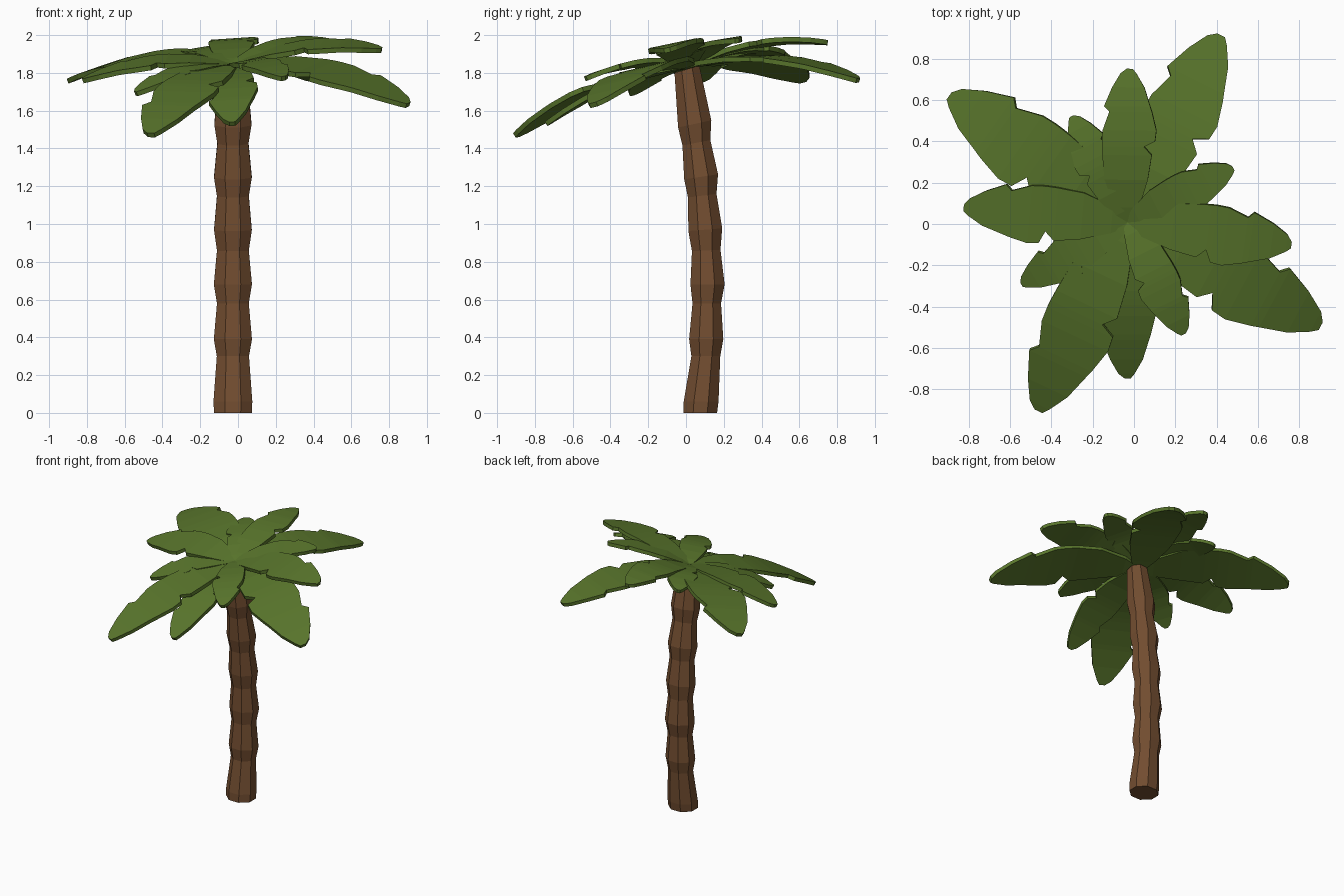
import bpy, bmesh, math
from mathutils import Vector

if "Cube" in bpy.data.objects:
    bpy.data.objects.remove(bpy.data.objects["Cube"])


def material(name, color):
    m = bpy.data.materials.new(name)
    m.diffuse_color = color
    m.use_nodes = True
    m.node_tree.nodes["Principled BSDF"].inputs["Base Color"].default_value = m.diffuse_color
    return m


def make_object(name, bm, mat):
    mesh = bpy.data.meshes.new(name)
    bm.to_mesh(mesh)
    bm.free()
    mesh.materials.append(mat)
    ob = bpy.data.objects.new(name, mesh)
    bpy.context.collection.objects.link(ob)
    return ob


bark = material("bark", (0.17, 0.075, 0.03, 1))
leaf = material("leaf", (0.10, 0.18, 0.025, 1))

# Trunk: bent, ringed eight-sided tube (z, centre y, radius)
rings = [(0, .075, .102), (.06, .08, .105), (.3, .105, .087), (.39, .107, .103),
         (.58, .11, .086), (.68, .114, .103), (.86, .107, .086), (.97, .102, .102),
         (1.15, .086, .086), (1.25, .08, .102), (1.43, .055, .084),
         (1.53, .046, .100), (1.82, .005, .075)]
bm = bmesh.new()
loops = []
for z, cy, r in rings:
    tilt = .25 * (z - 0.65) if z > .65 else 0
    loop = []
    for i in range(8):
        a = math.tau * (i + .5) / 8
        x, y = r * 1.06 * math.cos(a), r * .95 * math.sin(a)
        loop.append(bm.verts.new((-.027 + x, cy + y, z + y * tilt)))
    loops.append(loop)
for lo, hi in zip(loops, loops[1:]):
    for i in range(8):
        j = (i + 1) % 8
        bm.faces.new((lo[i], lo[j], hi[j], hi[i]))
bm.faces.new(loops[0][::-1])
bm.faces.new(loops[-1])
make_object("trunk", bm, bark)

# Frond outline per unit length: (along, right half width, left half width), two torn notches
outline = [(0, .03, .03), (.1, .09, .075), (.28, .155, .128), (.44, .172, .152),
           (.495, .175, .10), (.53, .176, .172), (.6, .172, .18), (.72, .13, .15),
           (.755, .165, .138), (.88, .113, .098), (.97, .06, .045), (1, .02, .02)]
BASE = Vector((-.03, .01, 1.835))


def frond(name, tip, mirrored):
    tip = Vector(tip)
    d = tip - BASE
    length = d.to_2d().length
    side = Vector((-d.y, d.x, 0)) / length
    side.z = .07 * side.x + .2 * side.y     # crown leans forward
    bm = bmesh.new()
    pairs = []
    for t, right, left in outline:
        if mirrored:
            right, left = left, right
        c = BASE + d * t
        c.z += .075 * length * 4 * t * (1 - t)
        pairs.append([bm.verts.new(c + side * v * length) for v in (-right, left)])
    for (a, b), (e, f) in zip(pairs, pairs[1:]):
        bm.faces.new((a, e, f, b))
    ob = make_object(name, bm, leaf)
    mod = ob.modifiers.new("thickness", 'SOLIDIFY')
    mod.thickness = .026
    mod.offset = 0


# Crown: four large, four medium and four small fronds
tips = {
    "large_frond": [((.42, .91, 1.76), 1), ((-.89, .62, 1.76), 0),
                    ((-.46, -.90, 1.47), 0), ((.90, -.49, 1.63), 1)],
    "medium_frond": [((-.02, .75, 1.96), 1), ((-.82, .08, 1.76), 0),
                     ((-.03, -.74, 1.53), 0), ((.76, -.10, 1.92), 1)],
    "small_frond": [((.48, .27, 1.97), 1), ((-.54, -.29, 1.69), 0),
                    ((.24, -.53, 1.77), 1), ((-.30, .52, 1.90), 0)],
}
for name, group in tips.items():
    for i, (tip, mirrored) in enumerate(group):
        frond(f"{name}_{i + 1}", tip, mirrored)
